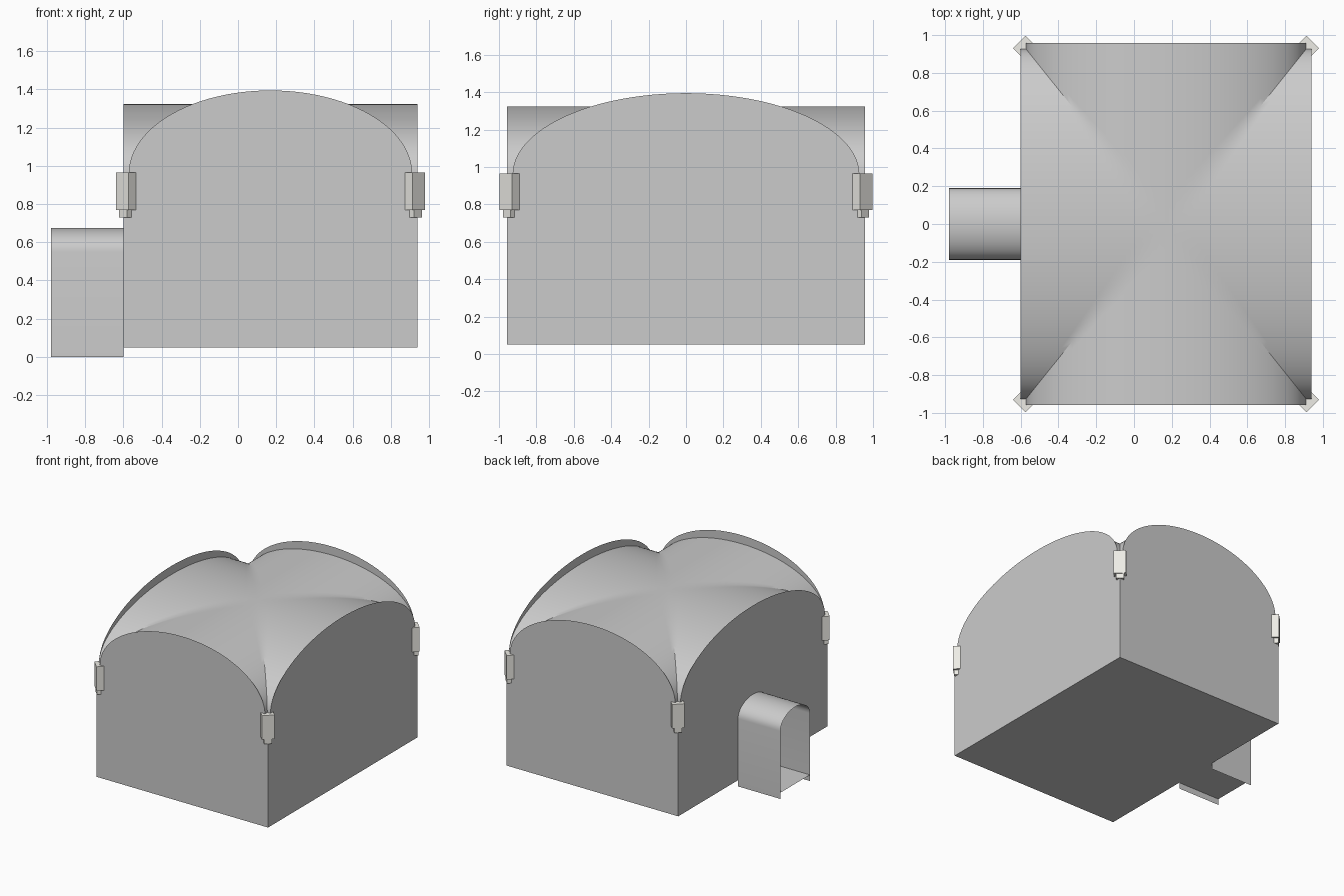
import bpy
from math import sin, cos, pi, radians
from mathutils import Matrix, Vector

if "Cube" in bpy.data.objects:
    bpy.data.objects.remove(bpy.data.objects["Cube"])

CX = 0.17                    # room centre in x
HX, HY = 0.77, 0.957         # room half sizes
AX, AY = 0.742, 0.927        # arch half spans
FLOOR, SPRING = 0.05, 0.96
WALL_RISE, VAULT_RISE = 0.435, 0.365
X0, X1 = CX - HX, CX + HX


def make(name, verts, faces, smooth=None, mat=None):
    me = bpy.data.meshes.new(name)
    me.from_pydata([tuple(v) for v in verts], [], faces)
    me.update()
    ob = bpy.data.objects.new(name, me)
    bpy.context.collection.objects.link(ob)
    if mat:
        me.materials.append(mat)
    if smooth:
        bpy.ops.object.select_all(action='DESELECT')
        ob.select_set(True)
        bpy.context.view_layer.objects.active = ob
        bpy.ops.object.shade_smooth_by_angle(angle=radians(smooth))
    return ob


def arc(a, z, rise, n):
    return [(a * cos(pi * i / n), z + rise * sin(pi * i / n)) for i in range(n + 1)]


# Entrance tunnel profile: straight sides and a low elliptical arch
DW, D_SPRING, D_RISE, TUNNEL_X = 0.19, 0.55, 0.125, -0.98
door_arch = arc(DW, D_SPRING, D_RISE, 20)


def wall_outline(half, span, door=False):
    pts = [(half, FLOOR), (half, SPRING)] + arc(span, SPRING, WALL_RISE, 48)
    pts += [(-half, SPRING), (-half, FLOOR)]
    if door:
        pts += [(-DW, FLOOR)] + door_arch[::-1] + [(DW, FLOOR)]
    return pts


# Four thin walls with arched tops; the left one has the doorway
for name, y, s in (("front_wall", -HY, 1), ("back_wall", HY, -1)):
    o = wall_outline(HX, AX)
    make(name, [(CX + s * u, y, z) for u, z in o], [list(range(len(o)))])
for name, x, s in (("right_wall", X1, 1), ("left_wall", X0, -1)):
    o = wall_outline(HY, AY, door=s < 0)
    make(name, [(x, s * u, z) for u, z in o], [list(range(len(o)))])

# Floor
make("floor", [(X0, -HY, FLOOR), (X0, HY, FLOOR), (X1, HY, FLOOR), (X1, -HY, FLOOR)],
     [(0, 1, 2, 3)])

# Groin vault: four curved gores meeting on the diagonals
N, M = 64, 8
verts, faces = [], []


def gore(side, along_y):
    base = len(verts)
    a, b, edge = (AX, AY, HY) if along_y else (AY, AX, HX)
    for i in range(N + 1):
        t = pi * i / N
        c, z = cos(t), SPRING + VAULT_RISE * sin(t)
        for j in range(M + 1):
            w = side * (b * abs(c) + (edge - b * abs(c)) * j / M)
            verts.append((CX + a * c, w, z) if along_y else (CX + w, a * c, z))
    flip = (side > 0) == along_y
    for i in range(N):
        for j in range(M):
            k = base + i * (M + 1) + j
            f = (k, k + 1, k + M + 2, k + M + 1)
            faces.append(f[::-1] if not flip else f)


for side in (-1, 1):
    gore(side, True)
    gore(side, False)
vault = make("groin_vault", verts, faces)
weld = vault.modifiers.new("weld", 'WELD')
weld.merge_threshold = 0.0005
bpy.context.view_layer.objects.active = vault
vault.select_set(True)
bpy.ops.object.modifier_apply(modifier="weld")
bpy.ops.object.shade_smooth_by_angle(angle=radians(30))

# Entrance tunnel shell and its floor
prof = [(DW, 0)] + door_arch + [(-DW, 0)]
n = len(prof)
make("entrance_tunnel",
     [(TUNNEL_X, y, z) for y, z in prof] + [(X0, y, z) for y, z in prof],
     [(i, i + n, i + n + 1, i + 1) for i in range(n - 1)], smooth=30)
make("entrance_floor", [(TUNNEL_X, -DW, FLOOR), (X0, -DW, FLOOR),
                        (X0, DW, FLOOR), (TUNNEL_X, DW, FLOOR)], [(0, 1, 2, 3)])

# Corner corbels turned 45 degrees: block with a smaller foot
stone = bpy.data.materials.new("pale_stone")
stone.diffuse_color = (0.85, 0.84, 0.79, 1)
stone.use_nodes = True
stone.node_tree.nodes["Principled BSDF"].inputs["Base Color"].default_value = stone.diffuse_color
BOX = [(0, 2, 3, 1), (4, 5, 7, 6), (0, 1, 5, 4), (2, 6, 7, 3), (0, 4, 6, 2), (1, 3, 7, 5)]
for sx, xn in ((-1, "left"), (1, "right")):
    for sy, yn in ((-1, "front"), (1, "back")):
        out = Vector((sx, sy, 0)).normalized()
        tan = Vector((-out.y, out.x, 0))
        corner = Vector((CX + sx * HX, sy * HY, 0))
        for part, w, d, depth, za, zb in (("block", 0.047, 0.009, 0.09, 0.77, 0.965),
                                          ("foot", 0.029, 0.003, 0.06, 0.73, 0.77)):
            v = [corner + out * o + tan * t + Vector((0, 0, z))
                 for o in (d - depth, d) for t in (-w, w) for z in (za, zb)]
            make(f"{yn}_{xn}_corbel_{part}", v, [f[::-1] for f in BOX], mat=stone)
